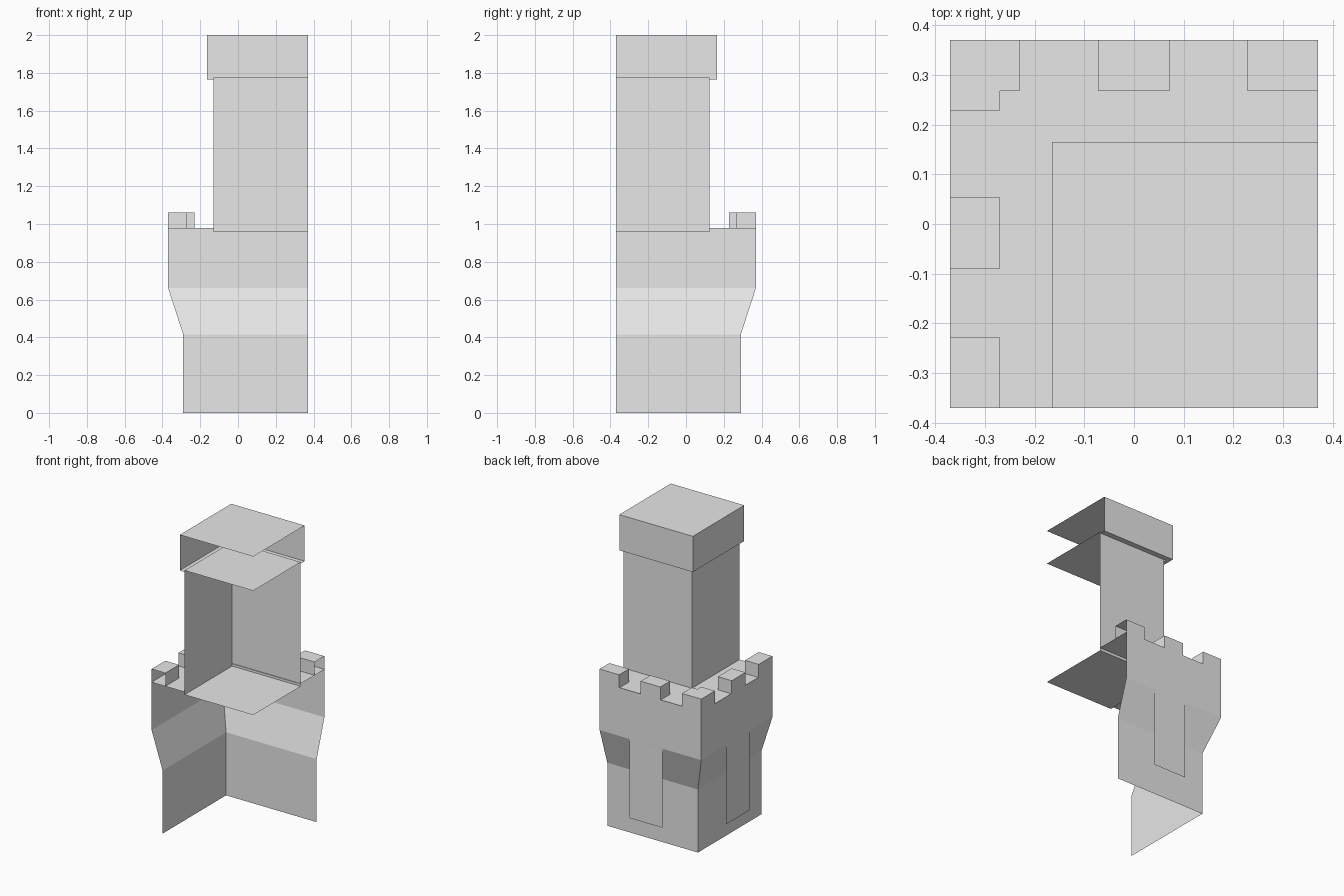
import bpy, bmesh
from mathutils import Vector

if "Cube" in bpy.data.objects:
    bpy.data.objects.remove(bpy.data.objects["Cube"])

E = 0.37          # outer limit of the corner tower
stone = bpy.data.materials.new("pale_stone")
stone.diffuse_color = (0.8, 0.8, 0.8, 1)
stone.use_nodes = True
stone.node_tree.nodes["Principled BSDF"].inputs["Base Color"].default_value = stone.diffuse_color


def finish(name, bm):
    me = bpy.data.meshes.new(name)
    bm.to_mesh(me)
    bm.free()
    me.materials.append(stone)
    ob = bpy.data.objects.new(name, me)
    bpy.context.collection.objects.link(ob)
    return ob


def face(bm, pts):
    return bm.faces.new([bm.verts.new(p) for p in pts])


def open_box(name, x0, x1, y0, y1, z0, z1, drop):
    """Box without the sides whose outward normals are listed in drop."""
    bm = bmesh.new()
    bmesh.ops.create_cube(bm, size=1)
    bm.normal_update()
    gone = [f for f in bm.faces
            if any(f.normal.dot(Vector(d)) > 0.9 for d in drop)]
    bmesh.ops.delete(bm, geom=gone, context='FACES')
    for v in bm.verts:
        v.co = (x0 if v.co.x < 0 else x1,
                y0 if v.co.y < 0 else y1,
                z0 if v.co.z < 0 else z1)
    return finish(name, bm)


def flat_l(name, outer, x_in, y_in, z, up):
    """L-shaped strip along the left and back sides."""
    bm = bmesh.new()
    f = face(bm, [(-outer, -E, z), (x_in, -E, z), (x_in, y_in, z),
                  (E, y_in, z), (E, outer, z), (-outer, outer, z)])
    if not up:
        f.normal_flip()
    return finish(name, bm)


RIGHT, FRONT, DOWN = (1, 0, 0), (0, -1, 0), (0, 0, -1)

# Flared outer walls: left and back, open towards front and right
bm = bmesh.new()
rows = []
for o, z in [(0.29, 0), (0.29, 0.415), (E, 0.66), (E, 0.978)]:
    rows.append([bm.verts.new(p) for p in
                 [(-o, -E, z), (-o, o, z), (E, o, z)]])
for a, b in zip(rows, rows[1:]):
    for i in range(2):
        bm.faces.new([a[i + 1], a[i], b[i], b[i + 1]])
finish("outer_walls", bm)

# Walkway around the turret
flat_l("walkway", E, -0.13, 0.12, 0.975, True)

# Battlements, open at the cut ends
Z0, Z1 = 0.975, 1.062
open_box("battlement_back_middle", -0.072, 0.071, 0.268, E, Z0, Z1, [DOWN])
open_box("battlement_back_end", 0.228, E, 0.268, E, Z0, Z1, [DOWN, RIGHT])
open_box("battlement_left_middle", -E, -0.27, -0.09, 0.053, Z0, Z1, [DOWN])
open_box("battlement_left_end", -E, -0.27, -E, -0.228, Z0, Z1, [DOWN, FRONT])

# L-shaped corner battlement
bm = bmesh.new()
top = [(-E, E), (-E, 0.228), (-0.27, 0.228), (-0.27, 0.268),
       (-0.23, 0.268), (-0.23, E)]
face(bm, [(x, y, Z1) for x, y in top])
for (ax, ay), (bx, by) in zip(top, top[1:] + top[:1]):
    face(bm, [(ax, ay, Z0), (bx, by, Z0), (bx, by, Z1), (ax, ay, Z1)])
bmesh.ops.remove_doubles(bm, verts=bm.verts, dist=1e-5)
finish("battlement_corner", bm)

# Hanging panels below the battlements
T, P0, P1 = E + 0.001, 0.14, 0.66
bm = bmesh.new()
face(bm, [(0.15, T, P0), (-0.088, T, P0), (-0.088, T, P1), (0.15, T, P1)])
finish("back_panel", bm)
bm = bmesh.new()
face(bm, [(-T, 0.11, P0), (-T, -0.13, P0), (-T, -0.13, P1), (-T, 0.11, P1)])
finish("left_panel", bm)

# Turret shaft with floor and ceiling
open_box("turret", -0.13, E, -E, 0.124, 0.957, 1.775, [RIGHT, FRONT])

# Overhanging cap with its narrow underside
open_box("turret_cap", -0.165, E, -E, 0.165, 1.765, 2.0, [RIGHT, FRONT, DOWN])
flat_l("cap_underside", 0.165, -0.135, 0.129, 1.765, False)
